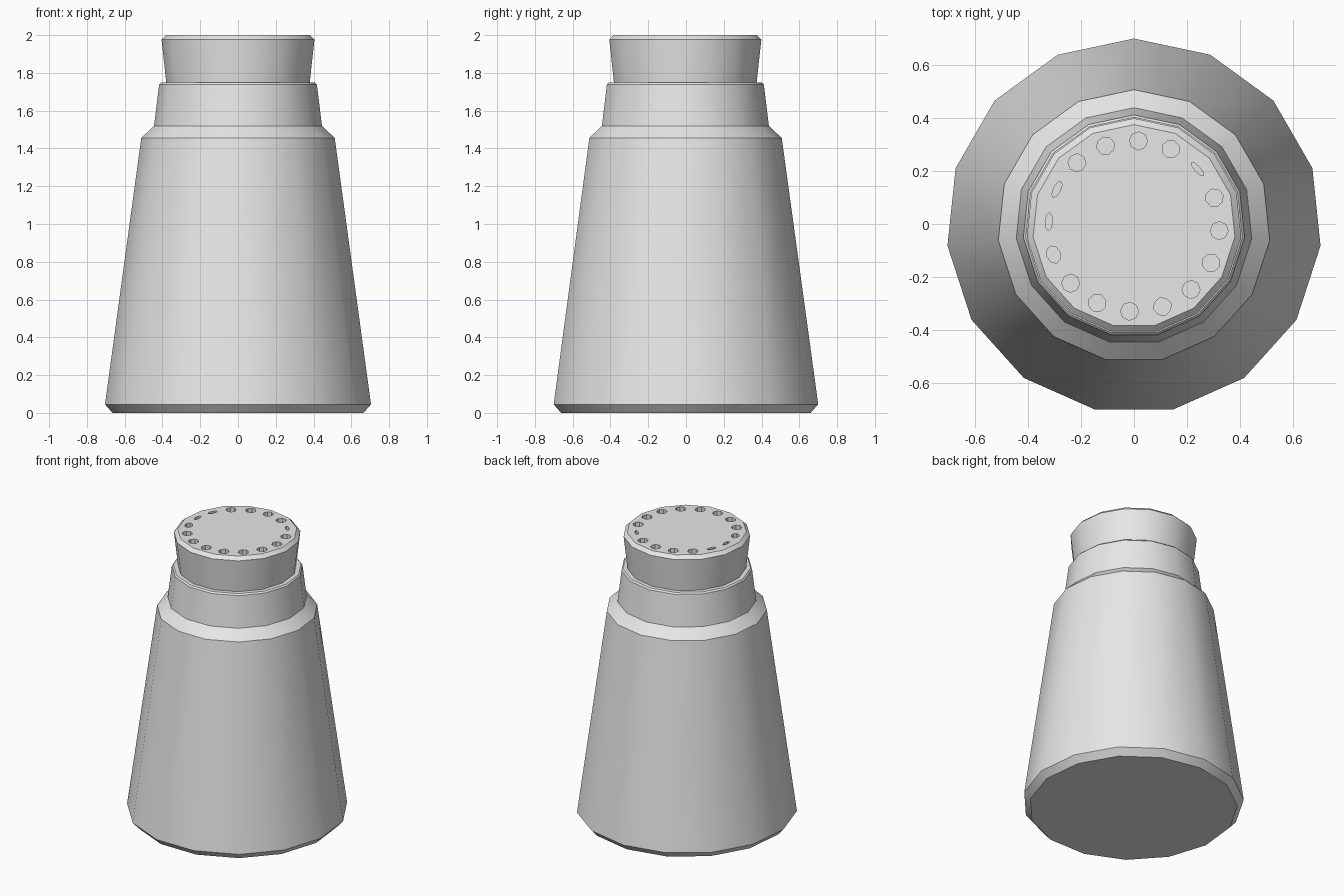
import bpy
import bmesh
from math import cos, sin, pi, radians
from mathutils import Matrix

cube = bpy.data.objects.get("Cube")
if cube:
    bpy.data.objects.remove(cube, do_unlink=True)

SIDES = 15
CENTRE_Y = -0.008

grey = bpy.data.materials.new("plain_grey")
grey.use_nodes = True
grey.diffuse_color = (0.8, 0.8, 0.8, 1)
grey.node_tree.nodes["Principled BSDF"].inputs["Base Color"].default_value = (0.8, 0.8, 0.8, 1)


def add_object(name, bm):
    mesh = bpy.data.meshes.new(name)
    bmesh.ops.recalc_face_normals(bm, faces=bm.faces)
    bm.to_mesh(mesh)
    bm.free()
    mesh.materials.append(grey)
    obj = bpy.data.objects.new(name, mesh)
    bpy.context.collection.objects.link(obj)
    return obj


def lathe(name, profile):
    """Closed faceted solid from (radius, height) rings, one corner at the back."""
    bm = bmesh.new()
    rings = []
    for r, z in profile:
        angles = [pi / 2 + 2 * pi * i / SIDES for i in range(SIDES)]
        rings.append([bm.verts.new((r * cos(a), r * sin(a) + CENTRE_Y, z)) for a in angles])
    for low, high in zip(rings, rings[1:]):
        for i in range(SIDES):
            j = (i + 1) % SIDES
            bm.faces.new((low[i], low[j], high[j], high[i]))
    bm.faces.new(rings[0])
    bm.faces.new(rings[-1])
    return add_object(name, bm)


def smooth(obj):
    bpy.ops.object.select_all(action='DESELECT')
    obj.select_set(True)
    bpy.context.view_layer.objects.active = obj
    bpy.ops.object.shade_smooth_by_angle(angle=radians(28))


# Tapered body with chamfered base, shoulder and collar
body = lathe("shaker_body", [(0.668, 0), (0.708, 0.045), (0.515, 1.455),
                             (0.447, 1.52), (0.42, 1.738), (0.411, 1.748)])

# Flared cap with chamfered top edge
cap = lathe("shaker_cap", [(0.376, 1.7), (0.382, 1.75), (0.407, 1.977), (0.383, 2.0)])

# Ring of pour holes; a few are partly closed
squash = {2: 0.3, 13: 0.75, 12: 0.4, 11: 0.4}
bm = bmesh.new()
for i in range(16):
    turn = Matrix.Rotation(radians(-3 + 22.5 * (i if i != 2 else 2)), 4, 'Z')
    place = Matrix.Translation((0, CENTRE_Y, 2.0)) @ turn @ Matrix.Translation((0.322, 0, 0))
    narrow = Matrix.Diagonal((squash.get(i - 4 + 4 if i == 2 else i + 4, 1), 1, 1, 1))
    bmesh.ops.create_cone(bm, cap_ends=True, segments=8, radius1=0.034,
                          radius2=0.034, depth=0.12, matrix=place @ narrow)
cutter = add_object("hole_cutter", bm)
cutter.hide_render = True

cut = cap.modifiers.new("holes", 'BOOLEAN')
cut.operation = 'DIFFERENCE'
cut.solver = 'EXACT'
cut.object = cutter
bpy.ops.object.select_all(action='DESELECT')
cap.select_set(True)
bpy.context.view_layer.objects.active = cap
bpy.ops.object.modifier_apply(modifier=cut.name)
bpy.data.objects.remove(cutter, do_unlink=True)

smooth(body)
smooth(cap)
